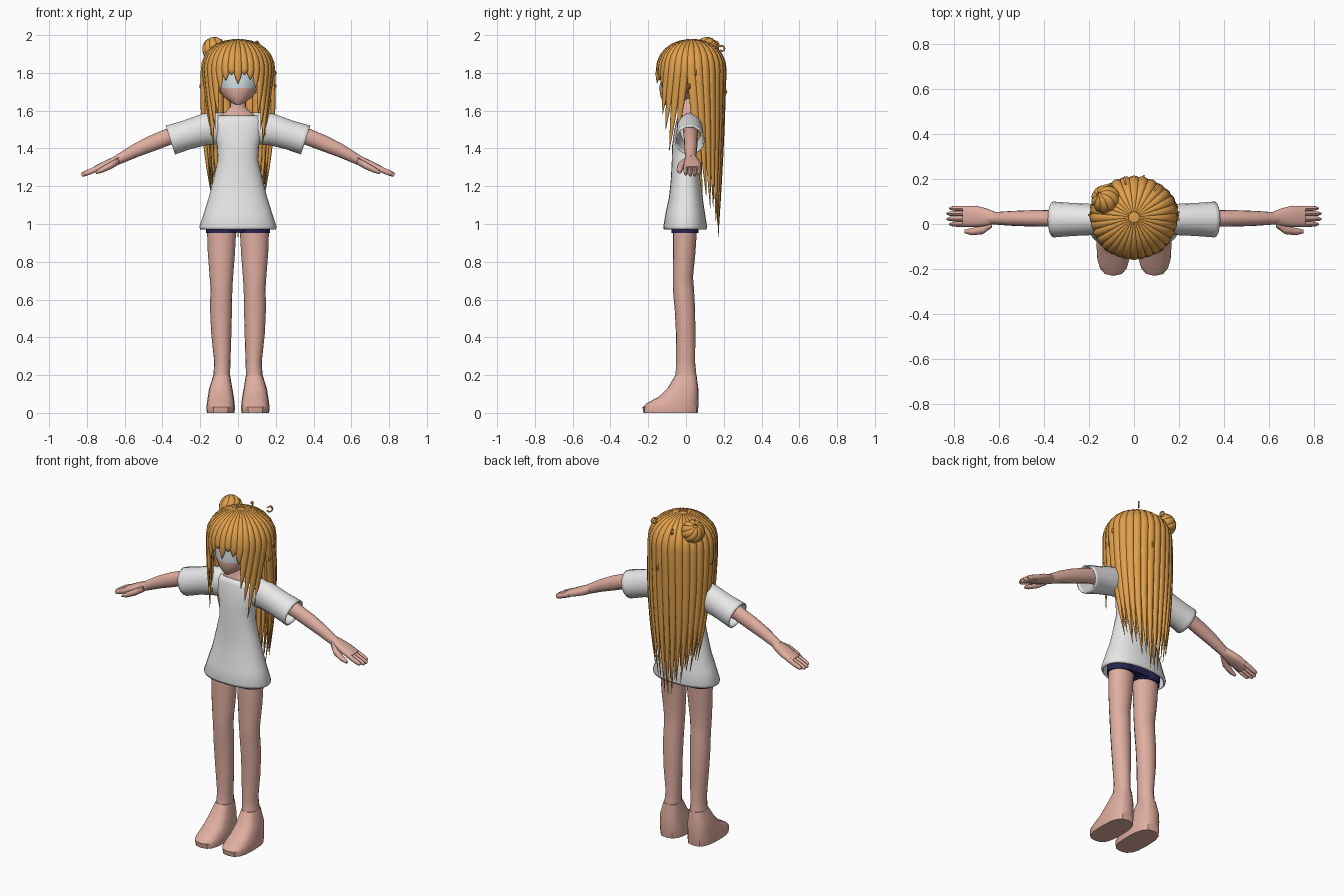
import bpy, bmesh, math
from mathutils import Vector as V

if "Cube" in bpy.data.objects:
    bpy.data.objects.remove(bpy.data.objects["Cube"])


def material(name, r, g, b):
    m = bpy.data.materials.new(name)
    m.use_nodes = True
    m.diffuse_color = (r, g, b, 1)
    bsdf = m.node_tree.nodes["Principled BSDF"]
    bsdf.inputs["Base Color"].default_value = (r, g, b, 1)
    bsdf.inputs["Roughness"].default_value = 0.7
    return m


SKIN = material("skin", 0.74, 0.42, 0.35)
HAIR = material("golden_hair", 0.75, 0.35, 0.07)
WHITE = material("white_cloth", 0.82, 0.82, 0.82)
NAVY = material("navy_cloth", 0.02, 0.02, 0.09)
EYES = material("pale_eye_band", 0.62, 0.72, 0.74)


def loft(bm, stations, sides=16, power=1.0, caps=True):
    """Skin rings given as (centre, half-axis a, half-axis b)."""
    rings = []
    for c, a, b in stations:
        ring = []
        for i in range(sides):
            t = math.tau * i / sides
            u, v = (math.copysign(abs(k) ** power, k) for k in (math.cos(t), math.sin(t)))
            ring.append(bm.verts.new(V(c) + V(a) * u + V(b) * v))
        rings.append(ring)
    for r, s in zip(rings, rings[1:]):
        for i in range(sides):
            j = (i + 1) % sides
            bm.faces.new((r[i], r[j], s[j], s[i]))
    if caps:
        bm.faces.new(rings[0])
        bm.faces.new(rings[-1])


def box_rings(rows, side=1):
    """Level rings from rows of (z, x min, x max, y min, y max)."""
    return [((side * (p + q) / 2, (r + s) / 2, z), ((q - p) / 2, 0, 0), (0, (s - r) / 2, 0))
            for z, p, q, r, s in rows]


def finish(bm, name, mat, angle=50, thick=0):
    bmesh.ops.recalc_face_normals(bm, faces=bm.faces[:])
    mesh = bpy.data.meshes.new(name)
    bm.to_mesh(mesh)
    bm.free()
    ob = bpy.data.objects.new(name, mesh)
    bpy.context.collection.objects.link(ob)
    mesh.materials.append(mat)
    bpy.ops.object.select_all(action='DESELECT')
    ob.select_set(True)
    bpy.context.view_layer.objects.active = ob
    bpy.ops.object.shade_smooth_by_angle(angle=math.radians(angle))
    if thick:
        mod = ob.modifiers.new("cloth_thickness", 'SOLIDIFY')
        mod.thickness = thick
    return ob


def build(name, stations, mat, angle=50, thick=0, **kw):
    bm = bmesh.new()
    loft(bm, stations, **kw)
    return finish(bm, name, mat, angle, thick)


# Legs, feet, shorts cuffs, arms, hands and sleeves, one side at a time
for side, word in ((1, "left_"), (-1, "right_")):
    build(word + "leg", box_rings([
        (0.15, .035, .145, -.07, .062), (0.2, .042, .13, -.055, .055),
        (0.27, .04, .126, -.053, .048), (0.42, .035, .142, -.053, .05),
        (0.55, .032, .148, -.06, .048), (0.66, .03, .146, -.07, .042),
        (0.72, .026, .15, -.07, .037), (0.85, .016, .16, -.07, .05),
        (1.0, .008, .165, -.07, .06)], side), SKIN)
    build(word + "foot", box_rings([
        (0, .018, .165, -.225, .062), (.03, .016, .167, -.23, .065),
        (.05, .018, .165, -.21, .066), (.085, .022, .16, -.145, .066),
        (.13, .03, .153, -.098, .065), (.2, .042, .13, -.056, .056)],
        side), SKIN, 35, power=0.72)
    build(word + "shorts_cuff", box_rings([
        (.953, .004, .17, -.076, .066), (1.05, .002, .172, -.08, .07)], side), NAVY)

    arm = [(.14, 1.52, .045, .05), (.36, 1.465, .037, .044), (.46, 1.425, .036, .042),
           (.54, 1.39, .033, .036), (.64, 1.338, .026, .026)]
    build(word + "arm", [((side * x, .025, z), (0, w, 0), (side * h * .38, 0, h * .92))
                         for x, z, w, h in arm], SKIN)

    bm = bmesh.new()
    # Palm, four fingers and a forward thumb
    loft(bm, [((side * x, y, z), (0, w, 0), (side * h * .38, 0, h * .92)) for x, y, z, w, h in (
        (.615, .027, 1.35, .026, .024), (.65, .03, 1.333, .038, .025),
        (.7, .034, 1.313, .047, .022), (.755, .034, 1.29, .046, .017))], power=0.8)
    for k in range(4):
        y = -.001 + .0235 * k
        tip = .825 - (.012 if k in (0, 3) else 0)
        loft(bm, [((side * x, y, 1.295 - .4 * (x - .74)), (0, w, 0), (side * .004, 0, w + .003))
                  for x, w in ((.73, .0115), (.79, .0112), (tip - .006, .0095), (tip + .004, .005))], 8)
    loft(bm, [((side * x, y, z), (0, w, 0), (0, 0, w)) for x, y, z, w in (
        (.63, .005, 1.335, .02), (.67, -.025, 1.312, .02),
        (.72, -.034, 1.287, .016), (.752, -.033, 1.272, .008))], 8)
    finish(bm, word + "hand", SKIN)

    build(word + "sleeve", [
        ((side * x, .02, z), (0, w, 0), (side * lean, 0, h)) for x, z, w, lean, h in (
            (.07, 1.505, .05, .0, .085), (.13, 1.505, .064, .005, .085),
            (.18, 1.5, .069, .012, .083), (.27, 1.472, .073, .02, .075),
            (.34, 1.45, .078, .024, .076), (.358, 1.444, .08, .025, .076))],
        WHITE, 60, .008, caps=False)

# Shorts, shirt, neck and chest
build("shorts", box_rings([(.962, -.166, .166, -.074, .064), (1.03, -.168, .168, -.08, .07),
                           (1.15, -.12, .12, -.06, .06)]), NAVY, power=.85)
build("shirt", box_rings([
    (.97, -.2, .2, -.117, .108), (.985, -.205, .205, -.12, .112), (1.06, -.18, .18, -.108, .1),
    (1.14, -.155, .155, -.09, .088), (1.24, -.13, .13, -.08, .074), (1.34, -.107, .107, -.075, .068),
    (1.42, -.112, .112, -.073, .072), (1.49, -.135, .135, -.063, .076),
    (1.545, -.14, .14, -.052, .075), (1.575, -.115, .115, -.042, .07)]),
    WHITE, 60, .008, sides=24, power=.9, caps=False)
build("neck_and_chest", box_rings([
    (1.4, -.09, .09, -.05, .06), (1.53, -.11, .11, -.046, .065), (1.57, -.105, .105, -.04, .065),
    (1.595, -.065, .065, -.033, .06), (1.62, -.042, .042, -.03, .055),
    (1.74, -.04, .04, -.03, .055)]), SKIN, 60)

# Head with a pale band across the eyes
head = build("head", box_rings([
    (1.63, -.012, .012, -.112, -.07), (1.645, -.04, .04, -.122, -.02),
    (1.675, -.078, .078, -.135, .06), (1.72, -.108, .108, -.142, .11),
    (1.77, -.122, .122, -.132, .15), (1.82, -.135, .135, -.128, .17),
    (1.9, -.12, .12, -.09, .15), (1.94, -.07, .07, -.04, .1)]), SKIN, 40, sides=24)
head.data.materials.append(EYES)
for f in head.data.polygons:
    if 1.72 < f.center.z < 1.83 and f.normal.y < -.3:
        f.material_index = 1

# Scalp under the locks, open over the face
MID = 1.82
bm = bmesh.new()
bmesh.ops.create_uvsphere(bm, u_segments=24, v_segments=16, radius=1)
for v in bm.verts:
    v.co = V((v.co.x * .172, .03 + v.co.y * .165, MID + v.co.z * .152))
bmesh.ops.delete(bm, geom=[v for v in bm.verts if v.co.z < 1.84 and v.co.y < -.02], context='VERTS')
finish(bm, "scalp", HAIR)


def hair_point(theta, z, front, scale):
    """Point on the hair shell below the widest level of the head."""
    s = (MID - z) / .92
    if front:
        rx, ry, cy = .18 - .09 * s, .175, .03 - .1 * s
    else:
        rx, ry, cy = .182 + .03 * s - .12 * s * s, .17 - .11 * s, .03 + .08 * s
    return V((math.sin(theta) * rx * scale, cy - math.cos(theta) * ry * scale, z))


def lock(bm, degrees, tip, half=.027, scale=1.0):
    """One tapered lock running from the crown, over the head, down to its tip."""
    theta = math.radians(degrees)
    front = abs(degrees) < 85
    path, widths = [], []
    for k in range(7):
        phi = math.radians(8 + 82 * k / 6)
        edge = hair_point(theta, MID, front, scale)
        r = math.sin(phi)
        path.append(V((edge.x * r, .03 + (edge.y - .03) * r, MID + .157 * scale * math.cos(phi))))
        widths.append(half * max(r, .2))
    steps = 4 if tip > 1.7 else 9
    for k in range(1, steps + 1):
        t = k / steps
        path.append(hair_point(theta, MID + (tip - MID) * t, front, scale))
        widths.append(max(half * (1 - t ** 2.2), .0015))
    across = V((math.cos(theta), math.sin(theta), 0))
    stations = []
    for i, (p, w) in enumerate(zip(path, widths)):
        run = (path[min(i + 1, len(path) - 1)] - path[max(i - 1, 0)]).normalized()
        stations.append((p, across * w, run.cross(across).normalized() * min(w * .65, .015)))
    loft(bm, stations, 8)


# Fringe
bm = bmesh.new()
for k, tip in enumerate((1.71, 1.76, 1.79, 1.745, 1.79, 1.765, 1.72)):
    lock(bm, -33 + 11 * k, tip, .022)
finish(bm, "fringe", HAIR, 70)

# Locks framing the face
bm = bmesh.new()
for side in (1, -1):
    for degrees, tip in ((43, 1.58), (54, 1.5), (66, 1.39), (78, 1.46)):
        lock(bm, side * degrees, tip, .023)
finish(bm, "side_locks", HAIR, 70)

# Long back hair in an outer and an inner layer
bm = bmesh.new()
for count, scale, lift in ((15, 1.0, 0), (14, .92, .06)):
    for k in range(count):
        f = 2 * k / (count - 1) - 1
        tip = .89 + .25 * abs(f) ** .8 + lift + .04 * (k % 2)
        lock(bm, 180 + 91 * f, tip, .025, scale)
finish(bm, "long_back_hair", HAIR, 70)

# Bun on the right of the crown: a core wrapped by curved strands
bm = bmesh.new()
centre = V((-.125, .11, 1.925))
out = V((-.5, .35, .8)).normalized()
e1 = out.orthogonal().normalized()
e2 = out.cross(e1)
bmesh.ops.create_uvsphere(bm, u_segments=16, v_segments=10, radius=.054)
bmesh.ops.translate(bm, verts=bm.verts[:], vec=centre)
for k in range(9):
    rings = []
    for j in range(8):
        t = j / 7
        up = math.radians(-55 + 135 * t)
        turn = math.tau * k / 9 + 1.1 * t
        radial = e1 * math.cos(turn) + e2 * math.sin(turn)
        tangent = e2 * math.cos(turn) - e1 * math.sin(turn)
        normal = radial * math.cos(up) + out * math.sin(up)
        rings.append((centre + normal * .055, tangent * (.006 + .017 * math.cos(up)), normal * .011))
    loft(bm, rings, 8)
finish(bm, "hair_bun", HAIR, 70)

# Small loose curls
bm = bmesh.new()
for x, y, z, r in ((.185, .05, 1.8, .014), (-.187, .04, 1.73, .013), (.187, .02, 1.73, .012),
                   (.04, .2, 1.7, .014), (.1, .16, 1.95, .016), (-.04, .19, 1.93, .014)):
    aim = V((x, y - .03, 0)).normalized()
    rings = []
    for j in range(11):
        t = math.radians(-150 + 30 * j)
        spoke = aim * math.cos(t) + V((0, 0, math.sin(t)))
        rings.append((V((x, y, z)) + spoke * r, spoke * .005, aim.cross(V((0, 0, 1))) * .005))
    loft(bm, rings, 6)
finish(bm, "loose_curls", HAIR, 70)
